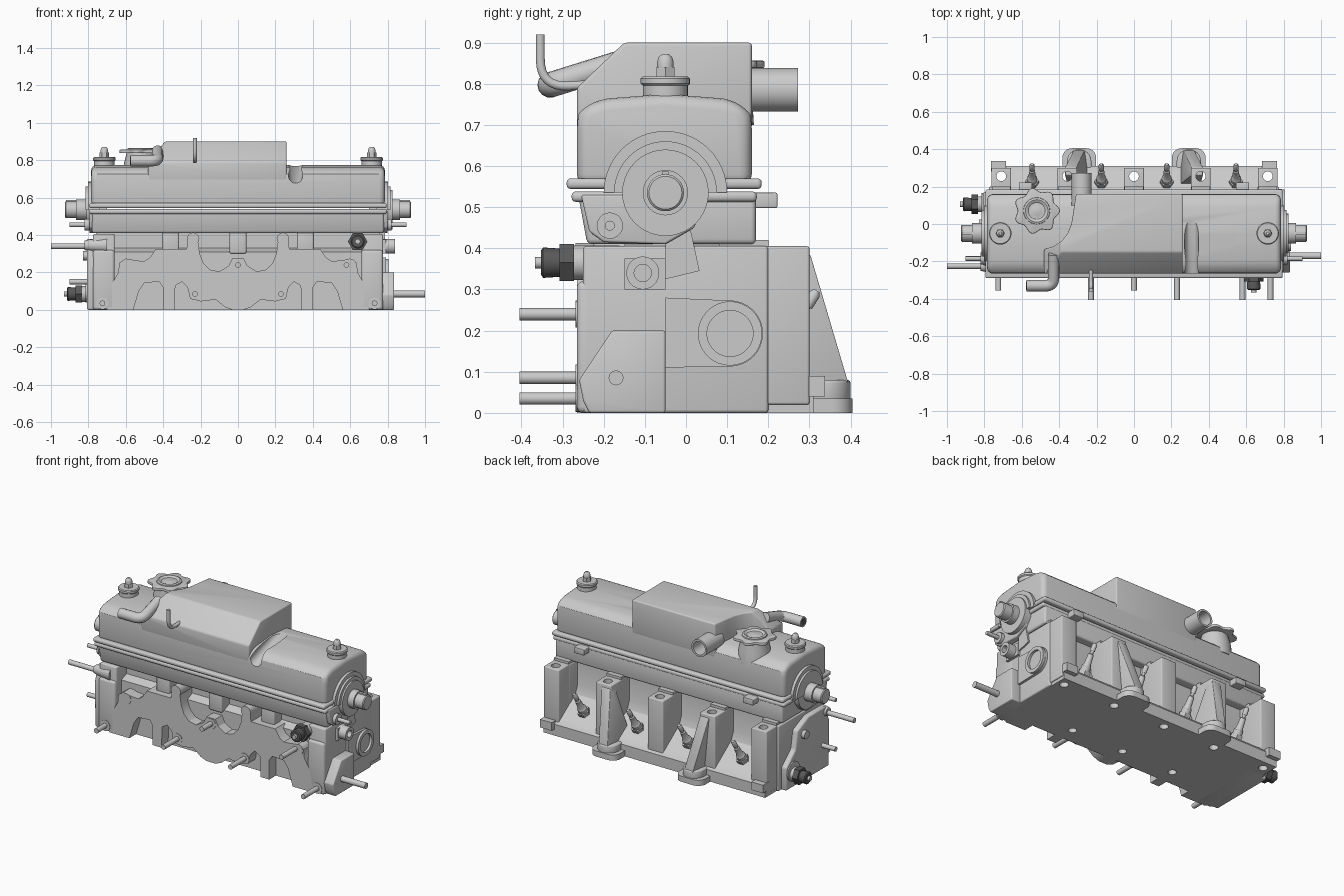
import bpy, bmesh, math
from mathutils import Vector

if "Cube" in bpy.data.objects:
    bpy.data.objects.remove(bpy.data.objects["Cube"])

dark = bpy.data.materials.new("dark_metal")
dark.diffuse_color = (0.1, 0.1, 0.1, 1)
dark.use_nodes = True
dark.node_tree.nodes["Principled BSDF"].inputs["Base Color"].default_value = dark.diffuse_color


def finish(name, bm, bevel=0, seg=3, mat=None):
    bmesh.ops.recalc_face_normals(bm, faces=bm.faces[:])
    me = bpy.data.meshes.new(name)
    bm.to_mesh(me)
    bm.free()
    ob = bpy.data.objects.new(name, me)
    bpy.context.collection.objects.link(ob)
    if mat:
        me.materials.append(mat)
    if bevel:
        m = ob.modifiers.new("bevel", 'BEVEL')
        m.width, m.segments, m.limit_method, m.angle_limit = bevel, seg, 'ANGLE', math.radians(35)
    return ob


def prism_bm(pts, axis, a, b):
    """Extrude a 2D outline along an axis: x -> (y,z), y -> (x,z), z -> (x,y)."""
    f = {'x': lambda p, t: (t, *p), 'y': lambda p, t: (p[0], t, p[1]), 'z': lambda p, t: (*p, t)}[axis]
    bm = bmesh.new()
    face = bm.faces.new([bm.verts.new(f(p, a)) for p in pts])
    ext = bmesh.ops.extrude_face_region(bm, geom=[face])
    d = Vector(f((0, 0), b - a))
    bmesh.ops.translate(bm, vec=d, verts=[v for v in ext['geom'] if isinstance(v, bmesh.types.BMVert)])
    return bm


def prism(name, pts, axis, a, b, bevel=0, seg=3):
    return finish(name, prism_bm(pts, axis, a, b), bevel, seg)


def box(name, x0, x1, y0, y1, z0, z1, bevel=0):
    return prism(name, [(x0, y0), (x1, y0), (x1, y1), (x0, y1)], 'z', z0, z1, bevel)


def lathe(name, origin, axis, prof, n=28, mat=None):
    """Turned part; prof holds (radius, distance along axis) pairs."""
    q = Vector(axis).normalized().to_track_quat('Z', 'Y')
    bm = bmesh.new()
    rings = [[bm.verts.new(Vector(origin) + q @ Vector((r * math.cos(i * math.tau / n), r * math.sin(i * math.tau / n), d)))
              for i in range(n)] for r, d in prof]
    for r0, r1 in zip(rings, rings[1:]):
        for i in range(n):
            bm.faces.new((r0[i], r0[(i + 1) % n], r1[(i + 1) % n], r1[i]))
    bm.faces.new(rings[0][::-1])
    bm.faces.new(rings[-1])
    return finish(name, bm, mat=mat)


def rod(name, p0, p1, r, n=20, mat=None):
    d = Vector(p1) - Vector(p0)
    return lathe(name, p0, d, [(r, 0), (r, d.length)], n, mat)


def arc(cx, cy, r, a0, a1, n=20):
    return [(cx + r * math.cos(math.radians(a0 + (a1 - a0) * i / n)),
             cy + r * math.sin(math.radians(a0 + (a1 - a0) * i / n))) for i in range(n + 1)]


def cut(obs, cutters):
    for ob in obs:
        bpy.context.view_layer.objects.active = ob
        for c in cutters:
            m = ob.modifiers.new("cut", 'BOOLEAN')
            m.operation, m.object, m.solver = 'DIFFERENCE', c, 'EXACT'
        for m in list(ob.modifiers):
            bpy.ops.object.modifier_apply(modifier=m.name)
    for c in cutters:
        bpy.data.objects.remove(c)


def bent_pipe(name, pts, r, round_r):
    """Bent pipe: polyline with rounded corners swept by a circle."""
    path = [Vector(pts[0])]
    for a, b, c in zip(pts, pts[1:], pts[2:]):
        a, b, c = Vector(a), Vector(b), Vector(c)
        s, e = b + (a - b).normalized() * round_r, b + (c - b).normalized() * round_r
        path += [s.lerp(b, t / 8).lerp(b.lerp(e, t / 8), t / 8) for t in range(9)]
    path.append(Vector(pts[-1]))
    cu = bpy.data.curves.new(name, 'CURVE')
    cu.dimensions, cu.bevel_depth, cu.bevel_resolution, cu.use_fill_caps = '3D', r, 5, True
    sp = cu.splines.new('POLY')
    sp.points.add(len(path) - 1)
    for p, v in zip(sp.points, path):
        p.co = (*v, 1)
    bpy.context.collection.objects.link(bpy.data.objects.new(name, cu))


COLS = (-.71, -.357, 0, .357, .715)

# head block with recessed spark plug side, rear columns and bolt holes
drilled = [prism("head_block", [(-.2, 0), (.31, 0), (.31, .07), (.295, .09), (.14, .2), (.12, .25), (.12, .42),
                                (-.15, .42), (-.15, .33), (-.2, .31)], 'x', -.76, .76)]
for x in COLS:
    drilled.append(box("bolt_column", x - .053, x + .053, .08, .3, .02, .405, .006))
    box("column_step", x - .05, x + .05, .08, .2, .39, .42)
cut(drilled, [rod("hole_cutter", (x, .255, -.1), (x, .255, .6), .026) for x in COLS]
    + [rod("hole_cutter", (x, -.1, -.1), (x, -.1, .1), .024) for x in COLS])

# block ends
for s in (-1, 1):
    a, b = sorted((s * .66, s * .775))
    box("end_block", a, b, -.25, .2, 0, .405, .008)
    box("front_corner", a, b, -.265, -.1, 0, .32, .015)
    a, b = sorted((s * .685, s * .765))
    box("corner_tab", a, b, .28, .338, .04, .09)

# manifold face with scalloped outline and port openings
half = [(.03, .275), (.05, .235), (.1, .205), (.15, .215), (.185, .25), (.205, .3), (.218, .4), (.242, .412), (.265, .4),
        (.275, .325), (.44, .325), (.47, .28), (.5, .26), (.56, .265), (.6, .275), (.635, .25), (.64, .2), (.68, .13),
        (.7, 0), (.56, 0), (.53, .1), (.5, .145), (.42, .15), (.4, .12), (.4, 0), (.34, 0), (.335, .13), (.3, .15),
        (.27, .12), (.255, .06), (.2, .045), (.12, .055), (.07, .015), (.03, 0)]
prism("manifold_face", half + [(-x, z) for x, z in reversed(half)], 'y', -.265, -.15)
for x in (-.36, 0, .36):
    box("front_pillar", x - .045, x + .045, -.225, -.1, .3, .42, .01)
for x, z in ((-.58, .24), (0, .24), (.6, .24), (-.24, .38), (.24, .38), (-.725, .035), (.73, .035), (-.23, .085), (.23, .085)):
    rod("stud_boss", (x, -.268, z), (x, -.17, z), .033)
for x, z, y in ((-.725, .035, -.355), (0, .24, -.355), (.58, .24, -.405), (.73, .035, -.405), (-.23, .085, -.405), (.23, .085, -.405)):
    rod("manifold_stud", (x, y, z), (x, -.2, z), .015)

# rear lugs and gussets
for x in (-.293, .293):
    prism("mount_lug", [(x - .09, .28), (x + .09, .28)] + arc(x + .04, .355, .05, 0, 90, 6) + arc(x - .04, .355, .05, 90, 180, 6),
          'z', 0, .035)
    prism("mount_boss", [(x - .065, .25), (x + .065, .25)] + arc(x, .335, .065, 0, 180, 12), 'z', .02, .08, .008)
    cx = x + math.copysign(.045, x)
    bm = bmesh.new()
    top = [(cx - .03, .26, .39), (cx + .03, .26, .39), (cx + .03, .302, .385), (cx - .03, .302, .385)]
    bot = [(x - .06, .2, .06), (x + .06, .2, .06), (x + .03, .395, .07), (x - .03, .395, .07)]
    for co in top + bot:
        bm.verts.new(co)
    bmesh.ops.convex_hull(bm, input=bm.verts[:])
    finish("gusset", bm, .006)

# spark plugs
for x in (-.545, -.175, .175, .545):
    o, d = (x, .19, .1), (0, .13, .2)
    lathe("plug_seat", o, d, [(.045, -.03), (.045, .035)])
    lathe("plug_hex", o, d, [(.036, .03), (.036, .075)], 6)
    lathe("plug_insulator", o, d, [(.027, .07), (.027, .1), (.02, .11), (.016, .17), (.01, .175), (.01, .19), (.014, .19), (.014, .225), (.008, .235)])

# cam housing
prism("cam_housing", [(-.24, .41), (-.262, .53), (.17, .53), (.17, .41)], 'x', -.78, .78, .012)
for z0, z1, g in ((.513, .538, 0), (.544, .57, .012)):
    box("cover_flange", -.795, .795, -.278 - g, .172 + g, z0, z1, .01)
for x in (-.58, .58):
    box("flange_lug", x - .035, x + .035, .15, .222, .498, .535, .004)

# valve cover with groove
cover = prism("valve_cover", [(-.265, .55), (-.265, .69), (-.262, .725), (-.24, .752), (-.19, .764), (-.05, .775), (.09, .764),
                              (.135, .752), (.157, .725), (.16, .69), (.16, .55)], 'x', -.785, .785, .03, 4)
cut([cover], [rod("groove_cutter", (.308, -.34, .693), (.308, .03, .81), .038, 28)])

# raised breather box: curved around the filler cap, sloped at front and left
bm = prism_bm([(.26, -.265), (.26, .16), (-.31, .16), (-.325, .06), (-.335, 0), (-.355, -.05), (-.385, -.09), (-.43, -.12),
               (-.48, -.135), (-.48, -.265)], 'z', .69, .9)
for co, no in (((0, -.15, .9), (0, -.11, .115)), ((-.39, 0, .9), (-.11, 0, .09))):
    r = bmesh.ops.bisect_plane(bm, geom=bm.verts[:] + bm.edges[:] + bm.faces[:], plane_co=co, plane_no=no, clear_outer=True)
    bmesh.ops.holes_fill(bm, edges=[e for e in bm.edges if e.is_boundary], sides=0)
finish("breather_box", bm, .012)

# breather pipes
lathe("rear_pipe", (-.28, .1, .785), (0, 1, 0), [(.053, 0), (.053, .172), (.041, .172), (.041, .08)], 36)
bent_pipe("elbow_pipe", [(-.575, -.33, .797), (-.43, -.33, .797), (-.43, -.16, .85)], .031, .045)
rod("elbow_bore", (-.577, -.33, .797), (-.57, -.33, .797), .022, mat=dark)
bent_pipe("hook_pipe", [(-.23, -.2, .80), (-.23, -.354, .79), (-.23, -.354, .92)], .011, .07)

# filler neck and lobed cap
lathe("filler_neck", (-.52, .07, .7), (0, 0, 1), [(.095, 0), (.09, .08), (.075, .14), (.075, .15)])
rim = []
for i in range(84):
    t = i * math.tau / 84
    r = .113 + .011 * math.cos(7 * t)
    rim.append((-.52 + r * math.cos(t), .07 + r * math.sin(t)))
prism("filler_cap", rim, 'z', .838, .856, .005, 2)
lathe("cap_ring", (-.52, .07, .84), (0, 0, 1), [(.075, 0), (.07, .022), (.06, .026), (.05, .022), (.045, .018), (.028, .018), (.02, .021)], 36)

# cover nuts
for x in (-.715, .715):
    lathe("cover_washer", (x, -.05, .75), (0, 0, 1), [(.055, 0), (.055, .045), (.06, .05), (.06, .062), (.055, .067), (.03, .067)])
    lathe("cover_nut", (x, -.05, .81), (0, 0, 1), [(.025, 0), (.025, .03)], 6)
    lathe("nut_dome", (x, -.05, .835), (0, 0, 1), [(.02, 0), (.02, .018), (.016, .03), (.008, .037)])

# cam ends: arched seal, boss, shaft stub
Y, Z = -.05, .535
for s in (-1, 1):
    for r, e in ((.15, .802), (.125, .815)):
        a, b = sorted((s * .74, s * e))
        prism("cam_arch", arc(Y, Z, r, 0, 180, 32), 'x', a, b)
    lathe("cam_boss", (s * .7, Y, Z), (s, 0, 0), [(.105, 0), (.105, .125 if s > 0 else .11)], 40)
    lathe("cam_shaft", (s * .78, Y, Z), (s, 0, 0), [(.055, 0), (.055, .085), (.045, .085), (.045, .14), (.04, .145)], 32)
    box("shaft_key", min(s * .85, s * .92), max(s * .85, s * .92), Y - .008, Y + .008, Z + .03, Z + .052)
    a, b = sorted((s * .74, s * (.80 if s > 0 else .795)))
    prism("cam_end_plate", [(-.255, .53), (-.235, .44), (-.2, .415), (-.05, .41), (.02, .45), (.05, .53)], 'x', a, b, .006)
    rod("end_boss", (s * .75, -.185, .455), (s * .82, -.185, .455), .032)
    rod("end_pin", (s * .8, -.185, .455), (s * .9, -.185, .455), .012)

# right end details
rod("mount_stud_right", (.8, -.17, .085), (1, -.17, .085), .018)
prism("stud_pad", [(-.26, .08), (-.18, .2), (-.05, .2), (-.05, 0), (-.235, 0), (-.25, .03)], 'x', .75, .835, .006)
prism("port_pad", [(-.05, .11)] + arc(.107, .193, .08, -85, 85, 24) + [(-.05, .28)], 'x', .75, .79)
lathe("water_port", (.76, .107, .193), (1, 0, 0), [(.078, 0), (.078, .045), (.056, .045), (.056, .018)], 36)
prism("side_web", [(-.05, .43), (.01, .45), (.033, .345), (-.05, .325)], 'x', .75, .785)
prism("side_panel", [(-.15, .3), (-.05, .3), (-.05, .375), (-.15, .375)], 'x', .75, .79)
lathe("side_nozzle", (.75, -.105, .34), (1, 0, 0), [(.04, 0), (.04, .09), (.021, .09), (.021, .04)])

# left end details
prism("left_end_plate", [(-.25, 0), (.17, 0), (.17, .14), (.08, .22), (.06, .33), (-.05, .38), (-.22, .38), (-.255, .28)],
      'x', -.808, -.75, .01)
lathe("left_stud_boss", (-.7, -.225, .345), (-1, 0, 0), [(.042, 0), (.03, .1), (.025, .12)])
rod("left_stud", (-.8, -.225, .34), (-1, -.225, .34), .015)
rod("left_pin", (-.78, -.185, .15), (-.9, -.185, .15), .014)
rod("left_small_pin", (-.78, .0, .29), (-.83, .0, .29), .025)


# dark threaded sensors
def sensor(o, d):
    lathe("sensor_collar", o, d, [(.042, -.1), (.042, .012)])
    lathe("sensor_hex", o, d, [(.052, .01), (.052, .045)], 6, dark)
    lathe("sensor_body", o, d, [(.034, .04), (.037, .085), (.03, .09)], 28, dark)
    lathe("sensor_tip", o, d, [(.014, .08), (.014, .105)])


sensor((.64, -.262, .365), (0, -1, 0))
sensor((-.825, .105, .085), (-1, 0, 0))

lathe("left_upper_sensor", (-.78, .105, .53 - .43), (-1, 0, 0), [(.06, 0), (.06, .035)])

# apply modifiers and shade
bpy.ops.object.select_all(action='SELECT')
bpy.context.view_layer.objects.active = cover
bpy.ops.object.convert(target='MESH')
bpy.ops.object.shade_smooth_by_angle(angle=math.radians(32))
